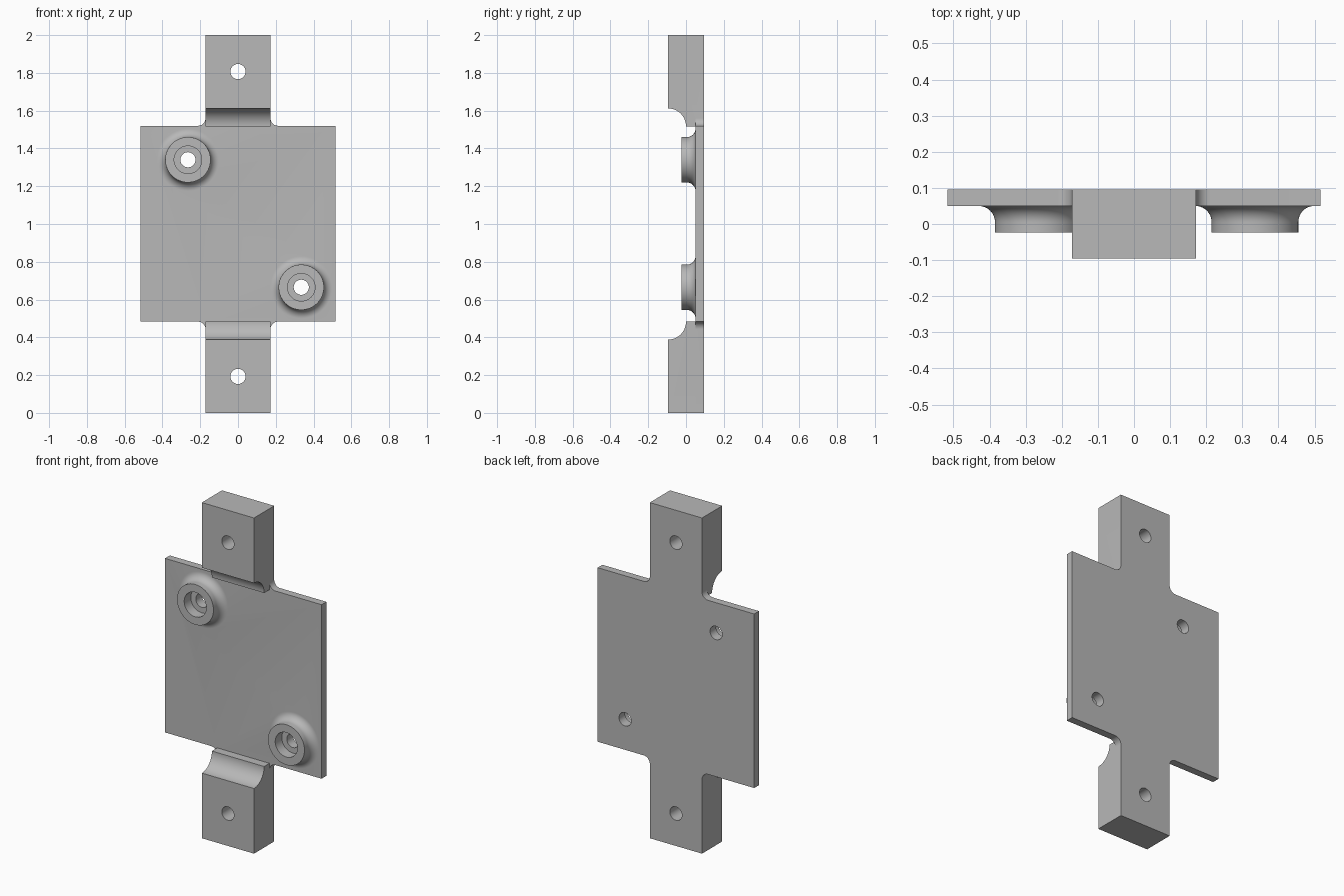
import bpy, bmesh
from math import sin, cos, pi, radians
from mathutils import Vector

old = bpy.data.objects.get("Cube")
if old:
    bpy.data.objects.remove(old, do_unlink=True)

# Main dimensions
HALF = 0.516            # half width of the plate
TAB = 0.172             # half width of the tabs
FRONT, FACE, BACK = -0.095, 0.05, 0.095
BOTTOM, TOP = 0.483, 1.52
EAR = 0.04              # fillet between plate and tab
BOSS_R, BOSS_FRONT, BOSS_FILLET = 0.12, -0.024, 0.045
HOLE, BORE, BORE_FLOOR = 0.04, 0.073, 0.038
BOSSES = [(-0.265, 1.34), (0.335, 0.665)]

grey = bpy.data.materials.new("grey metal")
grey.use_nodes = True
colour = (0.48, 0.48, 0.48, 1)
grey.diffuse_color = colour
grey.node_tree.nodes["Principled BSDF"].inputs["Base Color"].default_value = colour


def arc(cx, cy, r, start, end, n=12):
    angles = [radians(start + (end - start) * i / n) for i in range(n + 1)]
    return [(cx + r * cos(a), cy + r * sin(a)) for a in angles]


def finish(bm, name):
    bmesh.ops.recalc_face_normals(bm, faces=bm.faces[:])
    mesh = bpy.data.meshes.new(name)
    bm.to_mesh(mesh)
    bm.free()
    mesh.materials.append(grey)
    obj = bpy.data.objects.new(name, mesh)
    bpy.context.collection.objects.link(obj)
    return obj


def prism(name, points, depth):
    """Extrude a closed 3D outline along a vector."""
    bm = bmesh.new()
    face = bm.faces.new([bm.verts.new(p) for p in points])
    new = bmesh.ops.extrude_face_region(bm, geom=[face])["geom"]
    verts = [v for v in new if isinstance(v, bmesh.types.BMVert)]
    bmesh.ops.translate(bm, verts=verts, vec=Vector(depth))
    return finish(bm, name)


def lathe(name, profile, x, z, steps=64):
    """Spin a (radius, y) profile about a front-to-back axis."""
    bm = bmesh.new()
    rings = [[bm.verts.new((x + r * cos(2 * pi * i / steps), y,
                            z + r * sin(2 * pi * i / steps)))
              for i in range(steps)] for r, y in profile]
    for a, b in zip(rings, rings[1:]):
        for i in range(steps):
            j = (i + 1) % steps
            bm.faces.new((a[i], a[j], b[j], b[i]))
    bm.faces.new(rings[0])
    bm.faces.new(rings[-1])
    return finish(bm, name)


def combine(target, tool, operation):
    tool.hide_render = True
    mod = target.modifiers.new(operation.lower(), "BOOLEAN")
    mod.operation, mod.solver, mod.object = operation, "EXACT", tool
    bpy.context.view_layer.objects.active = target
    bpy.ops.object.modifier_apply(modifier=mod.name)
    bpy.data.objects.remove(tool, do_unlink=True)


# Plate outline with filleted necks running out into both tabs
edge = TAB + EAR
right = ([(TAB, 0)] + arc(edge, BOTTOM - EAR, EAR, 180, 90)
         + [(HALF, BOTTOM), (HALF, TOP)]
         + arc(edge, TOP + EAR, EAR, 270, 180) + [(TAB, 2)])
outline = right + [(-x, z) for x, z in reversed(right)]
plate = prism("mounting_plate", [(x, FACE, z) for x, z in outline], (0, BACK - FACE, 0))

# Thick front part of each tab, scooped where it meets the plate
scoop = arc(FRONT, BOTTOM, -FRONT, 270, 360, 20)
profile = [(FACE, 0), (FRONT, 0)] + scoop + [(FACE, BOTTOM)]
for name, flip in (("lower_tab", False), ("upper_tab", True)):
    points = [(-TAB, y, 2 - z if flip else z) for y, z in profile]
    combine(plate, prism(name, points, (2 * TAB, 0, 0)), "UNION")

# Bosses with a flared foot, counterbore and through hole
flare = arc(BOSS_R + BOSS_FILLET, FACE - BOSS_FILLET, BOSS_FILLET, 90, 180)
foot = [(BOSS_R + BOSS_FILLET, FACE + 0.02)]
for x, z in BOSSES:
    combine(plate, lathe("boss", foot + flare + [(BOSS_R, BOSS_FRONT)], x, z), "UNION")
    cutter = [(BORE, -0.2), (BORE, BORE_FLOOR), (HOLE, BORE_FLOOR), (HOLE, 0.2)]
    combine(plate, lathe("bore_cutter", cutter, x, z), "DIFFERENCE")

# Fixing holes through the tabs
for z in (0.193, 1.807):
    combine(plate, lathe("hole_cutter", [(HOLE, -0.2), (HOLE, 0.2)], 0, z), "DIFFERENCE")

# Smooth curved areas, keep hard edges crisp
bpy.ops.object.select_all(action="DESELECT")
plate.select_set(True)
bpy.context.view_layer.objects.active = plate
bpy.ops.object.shade_smooth_by_angle(angle=radians(25))
